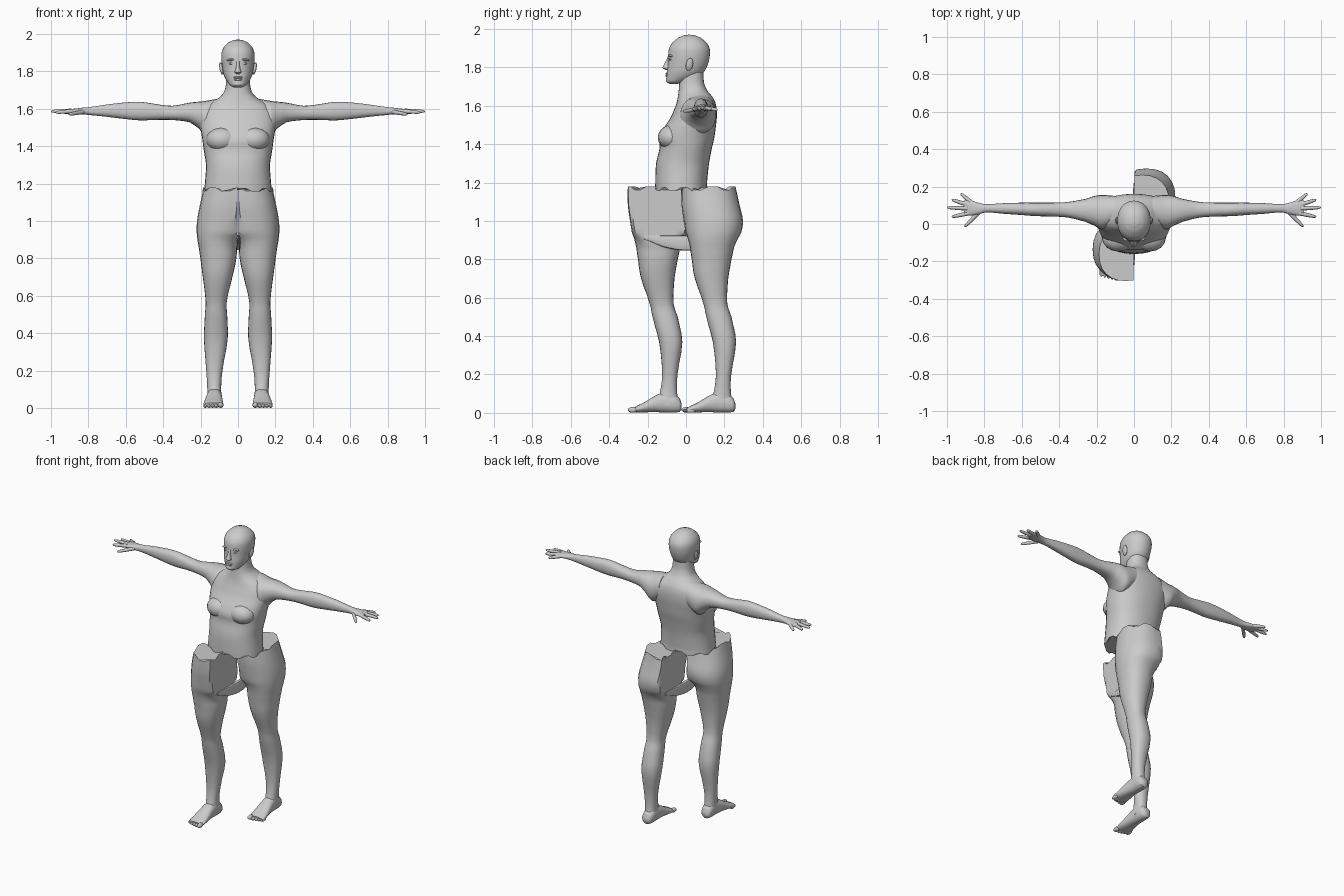
import bpy, bmesh, math
from mathutils import Vector, Matrix


def shade(ob, angle=42):
    bpy.ops.object.select_all(action='DESELECT')
    ob.select_set(True)
    bpy.context.view_layer.objects.active = ob
    bpy.ops.object.shade_smooth_by_angle(angle=math.radians(angle))


def smooth_rows(rows, steps):
    """Catmull-Rom interpolation between the section rows."""
    out = []
    for i in range(len(rows) - 1):
        p = [rows[max(i - 1, 0)], rows[i], rows[i + 1], rows[min(i + 2, len(rows) - 1)]]
        for k in range(steps):
            t = k / steps
            w = (-t**3 + 2*t*t - t, 3*t**3 - 5*t*t + 2, -3*t**3 + 4*t*t + t, t**3 - t*t)
            row = [0.5 * sum(w[j] * p[j][c] for j in range(4)) for c in range(5)]
            row[0] = rows[i][0] + (rows[i + 1][0] - rows[i][0]) * t
            out.append(row)
    return out + [list(rows[-1])]


def loft(name, rows, axis='Z', side=1, n=24, steps=3, power=0.88, clamp=None,
         shift=0.0, zig=0.0, matrix=None):
    """Skin rounded sections: row = (position, a0, a1, b0, b1) as bounds across the axis."""
    bm = bmesh.new()
    rings = []
    rows = smooth_rows(rows, steps)
    for r, (t, a0, a1, b0, b1) in enumerate(rows):
        ring = []
        for i in range(n):
            c, s = math.cos(2*math.pi*i/n), math.sin(2*math.pi*i/n)
            a = (a0+a1)/2 + (a1-a0)/2 * math.copysign(abs(c)**power, c)
            b = (b0+b1)/2 + (b1-b0)/2 * math.copysign(abs(s)**power, s)
            tt = t + (zig * (-1)**(i//2) if r == 0 else 0)
            v = Vector({'Z': (a, b, tt), 'X': (tt, a, b), 'Y': (a, tt, b)}[axis])
            if clamp is not None:
                v.x = max(v.x, clamp)
            v.x *= side
            v.y += shift
            ring.append(bm.verts.new(v))
        rings.append(ring)
    for A, B in zip(rings, rings[1:]):
        for i in range(n):
            bm.faces.new((A[i], A[(i+1) % n], B[(i+1) % n], B[i]))
    bm.faces.new(rings[0])
    bm.faces.new(rings[-1])
    bmesh.ops.recalc_face_normals(bm, faces=bm.faces)
    if matrix:
        bm.transform(matrix)
    me = bpy.data.meshes.new(name)
    bm.to_mesh(me)
    bm.free()
    ob = bpy.data.objects.new(name, me)
    bpy.context.collection.objects.link(ob)
    shade(ob)
    return ob


def ball(name, loc, size, rot=(0, 0, 0)):
    bpy.ops.mesh.primitive_uv_sphere_add(segments=16, ring_count=10, radius=1, location=loc, rotation=rot)
    ob = bpy.context.object
    ob.name = name
    ob.scale = size
    shade(ob, 60)
    return ob


def finger(name, p, q, r):
    p, q = Vector(p), Vector(q)
    L = (q - p).length
    rows = [(L*t, -r*k, r*k, -r*k, r*k) for t, k in ((0, 1.1), (.5, 1), (.85, .8), (.96, .5), (1, .1))]
    m = Matrix.Translation(p) @ (q - p).to_track_quat('Z', 'Y').to_matrix().to_4x4()
    loft(name, rows, n=10, steps=2, power=1, matrix=m)


# torso and neck, with the ragged waist edge
torso = [(1.165, .180, -.160, .110), (1.20, .177, -.160, .110), (1.30, .171, -.156, .120),
         (1.38, .183, -.138, .135), (1.43, .190, -.140, .147), (1.48, .198, -.118, .154),
         (1.53, .205, -.085, .160), (1.58, .200, -.062, .160), (1.62, .165, -.048, .152),
         (1.65, .115, -.042, .135), (1.68, .080, -.038, .110), (1.72, .066, -.035, .094),
         (1.78, .062, -.035, .090)]
loft('torso', [(z, -w, w, f, b) for z, w, f, b in torso], n=32, zig=.01)

# head
head = [(1.714, .022, -.085, -.045), (1.724, .042, -.102, .000), (1.75, .062, -.102, .065),
        (1.78, .076, -.099, .097), (1.82, .084, -.094, .115), (1.86, .089, -.093, .124),
        (1.90, .088, -.088, .123), (1.93, .076, -.070, .106), (1.955, .052, -.040, .076),
        (1.967, .026, -.012, .046), (1.97, .006, .010, .022)]
loft('head', [(z, -w, w, f, b) for z, w, f, b in head], n=32, power=.95)

# face
loft('nose', [(1.787, -.012, .012, -.105, -.080), (1.795, -.018, .018, -.121, -.080),
              (1.81, -.013, .013, -.117, -.080), (1.84, -.008, .008, -.102, -.080),
              (1.862, -.008, .008, -.094, -.080)], n=12, power=1)
ball('upper_lip', (0, -.097, 1.767), (.026, .011, .006))
ball('lower_lip', (0, -.096, 1.756), (.022, .011, .007))
ball('chin', (0, -.088, 1.733), (.026, .017, .015))

for s in (1, -1):
    side = 'left' if s > 0 else 'right'
    ball(side + '_brow', (s*.035, -.078, 1.862), (.026, .014, .007), (0, s*.12, 0))
    ball(side + '_eye', (s*.033, -.078, 1.842), (.015, .011, .007))
    ball(side + '_ear', (s*.089, .018, 1.815), (.010, .019, .034), (-.2, s*.2, 0))
    ball(side + '_chest', (s*.085, -.075, 1.435), (.085, .072, .065))

    # arm down to the palm
    loft(side + '_arm', [(.10, .000, .150, 1.50, 1.655), (.17, -.030, .156, 1.455, 1.643),
                         (.21, -.010, .150, 1.495, 1.638), (.26, .012, .134, 1.528, 1.632),
                         (.35, .034, .118, 1.540, 1.616), (.43, .040, .114, 1.541, 1.624),
                         (.52, .042, .114, 1.538, 1.637), (.60, .048, .114, 1.545, 1.634),
                         (.70, .055, .111, 1.557, 1.623), (.79, .062, .106, 1.566, 1.610),
                         (.83, .052, .113, 1.570, 1.606), (.88, .045, .128, 1.575, 1.600),
                         (.91, .050, .126, 1.578, 1.597)], axis='X', side=s, n=20)
    # fingers and thumb
    for name, p, q in (('thumb', (.83, .062, 1.583), (.905, -.015, 1.570)),
                       ('index_finger', (.88, .058, 1.588), (.975, .038, 1.580)),
                       ('middle_finger', (.89, .083, 1.590), (1.00, .088, 1.586)),
                       ('ring_finger', (.89, .103, 1.589), (.975, .130, 1.582)),
                       ('little_finger', (.87, .116, 1.587), (.928, .163, 1.578))):
        finger(f'{side}_{name}', (s*p[0], p[1], p[2]), (s*q[0], q[1], q[2]), .0105)

    # hip half and leg: cut flat on the centre plane, one side slid forward, the other back
    d = .14 * s
    loft(side + '_leg', [(1.17, -.10, .187, -.165, .122), (1.08, -.10, .205, -.163, .140),
                         (1.00, -.09, .219, -.152, .157), (.94, -.06, .221, -.142, .148),
                         (.90, -.015, .217, -.128, .126), (.86, .004, .210, -.119, .110),
                         (.80, .009, .201, -.110, .097), (.70, .030, .188, -.094, .080),
                         (.57, .060, .173, -.050, .075), (.50, .058, .177, -.034, .097),
                         (.37, .055, .182, .000, .121), (.20, .083, .170, .016, .096),
                         (.10, .090, .164, .003, .094), (.04, .086, .164, -.02, .106)],
         side=s, clamp=.003, shift=d, zig=.01)

    # foot
    loft(side + '_foot', [(.117, .108, .144, .020, .050), (.108, .095, .158, .006, .075),
                          (.08, .087, .164, .002, .098), (.03, .086, .166, .002, .108),
                          (-.02, .084, .172, .004, .090), (-.07, .080, .180, .003, .060),
                          (-.11, .079, .185, .002, .040), (-.135, .084, .183, .003, .028)],
         axis='Y', side=s, shift=d)
    # toes, big toe innermost
    for i in range(5):
        r = .015 if i == 0 else .0105
        x, y = .093 + .0195*i + (.004 if i else 0), -.137 + .0055*i
        ball(f'{side}_toe_{i+1}', (s*x, y + d, r + .001), (r, .026, r))

# stretched strip joining the two halves at the crotch
loft('crotch_strip', [(-.22, -.006, .002, .905, .925), (-.12, -.012, .010, .865, .925),
                      (0, -.015, .015, .845, .925), (.12, -.010, .012, .865, .925),
                      (.22, -.002, .006, .905, .925)], axis='Y', n=12, power=.6)
